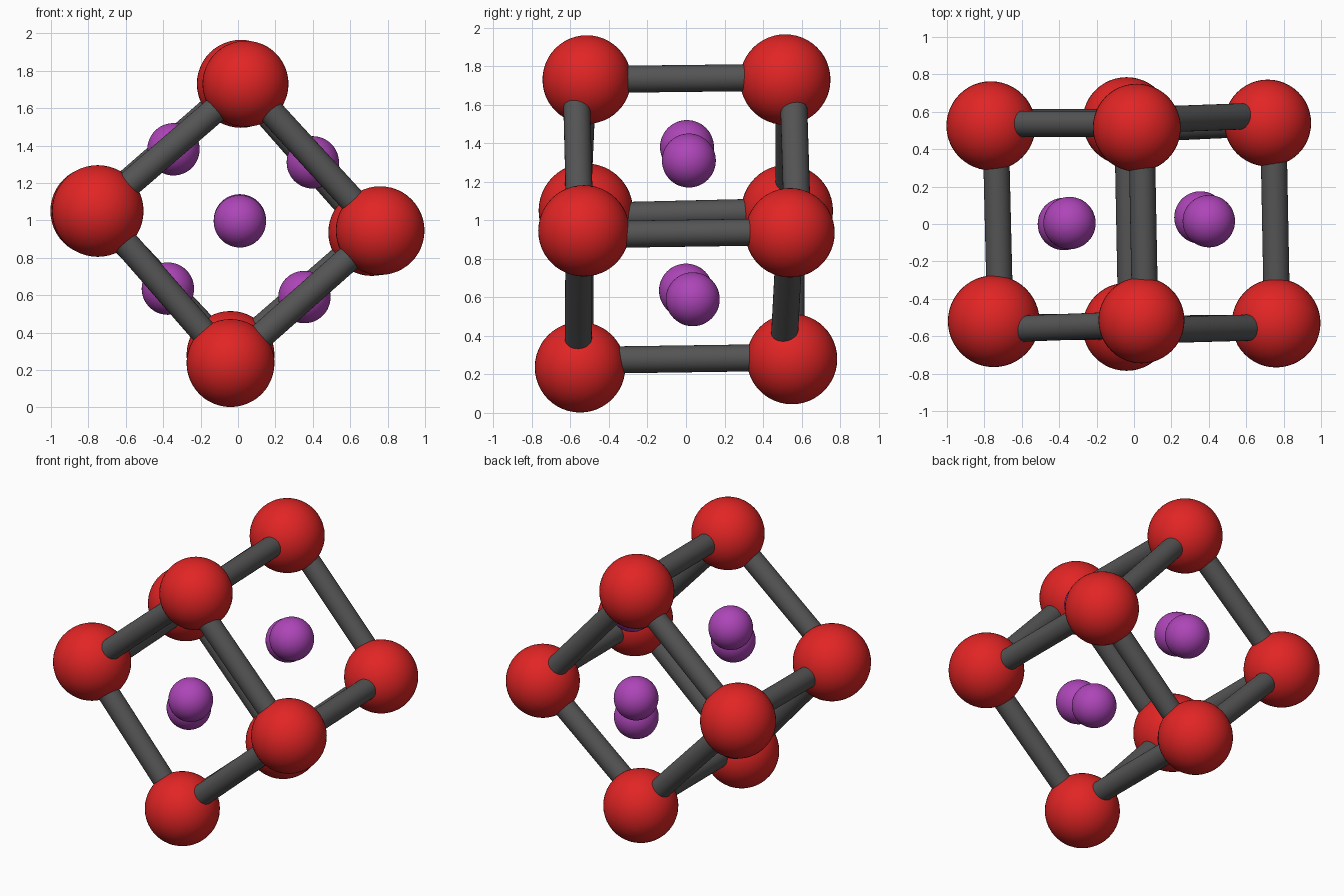
import bpy
from mathutils import Vector

if "Cube" in bpy.data.objects:
    bpy.data.objects.remove(bpy.data.objects["Cube"])


def material(name, rgb):
    m = bpy.data.materials.new(name)
    m.diffuse_color = (*rgb, 1)
    m.use_nodes = True
    m.node_tree.nodes["Principled BSDF"].inputs["Base Color"].default_value = m.diffuse_color
    return m


RED = material("red", (0.76, 0.018, 0.018))
PURPLE = material("purple", (0.42, 0.06, 0.48))
GREY = material("dark grey", (0.09, 0.09, 0.09))


def finish(name, mat):
    ob = bpy.context.object
    ob.name = name
    ob.data.materials.append(mat)
    bpy.ops.object.shade_smooth_by_angle()


def ball(name, pos, r, mat):
    bpy.ops.mesh.primitive_uv_sphere_add(segments=48, ring_count=24, radius=r, location=pos)
    finish(name, mat)


def rod(name, a, b, r=0.07):
    a, b = Vector(a), Vector(b)
    bpy.ops.mesh.primitive_cylinder_add(vertices=32, radius=r, depth=(b - a).length,
                                        location=(a + b) / 2)
    bpy.context.object.rotation_euler = (b - a).to_track_quat('Z', 'Y').to_euler()
    finish(name, GREY)


# Corner balls: position and radius
corners = {
    "front_top": ((0.04, -0.515, 1.73), 0.23),
    "front_left": ((-0.75, -0.52, 1.05), 0.245),
    "front_bottom": ((-0.04, -0.55, 0.237), 0.235),
    "front_right": ((0.76, -0.53, 0.945), 0.237),
    "back_top": ((0.015, 0.515, 1.73), 0.235),
    "back_left": ((-0.765, 0.525, 1.05), 0.238),
    "back_bottom": ((-0.04, 0.55, 0.28), 0.235),
    "back_right": ((0.715, 0.54, 0.935), 0.232),
}
for n, (p, r) in corners.items():
    ball("corner_ball_" + n, p, r, RED)

# Edge rods around the front and back diamonds, at their own depth (start y, end y)
ring = ["top", "left", "bottom", "right"]
depths = {
    "front": [(-0.535, -0.565), (-0.55, -0.55), (-0.56, -0.555), (-0.55, -0.57)],
    "back": [(0.535, 0.535), (0.545, 0.545), (0.505, 0.54), (0.58, 0.555)],
}
for side, ys in depths.items():
    for i, (ya, yb) in enumerate(ys):
        s, e = ring[i], ring[(i + 1) % 4]
        a, b = corners[f"{side}_{s}"][0], corners[f"{side}_{e}"][0]
        rod(f"{side}_rod_{s}_{e}", (a[0], ya, a[2]), (b[0], yb, b[2]))

# Edge rods running front to back: (x, z) at each end
for n, (xa, za), (xb, zb) in [
    ("top", (0.06, 1.73), (0.04, 1.742)),
    ("left", (-0.715, 1.02), (-0.74, 1.045)),
    ("bottom", (-0.015, 0.273), (-0.035, 0.288)),
    ("right", (0.765, 0.925), (0.745, 0.94)),
]:
    rod("depth_rod_" + n, (xa, -0.52, za), (xb, 0.52, zb))

# Balls at the middle of each face
for n, p in {
    "front": (0.01, -0.53, 0.995),
    "back": (0.01, 0.53, 1.0),
    "upper_left": (-0.345, 0.005, 1.38),
    "upper_right": (0.40, 0.015, 1.31),
    "lower_left": (-0.375, 0.0, 0.635),
    "lower_right": (0.355, 0.035, 0.59),
}.items():
    ball("face_ball_" + n, p, 0.14, PURPLE)
